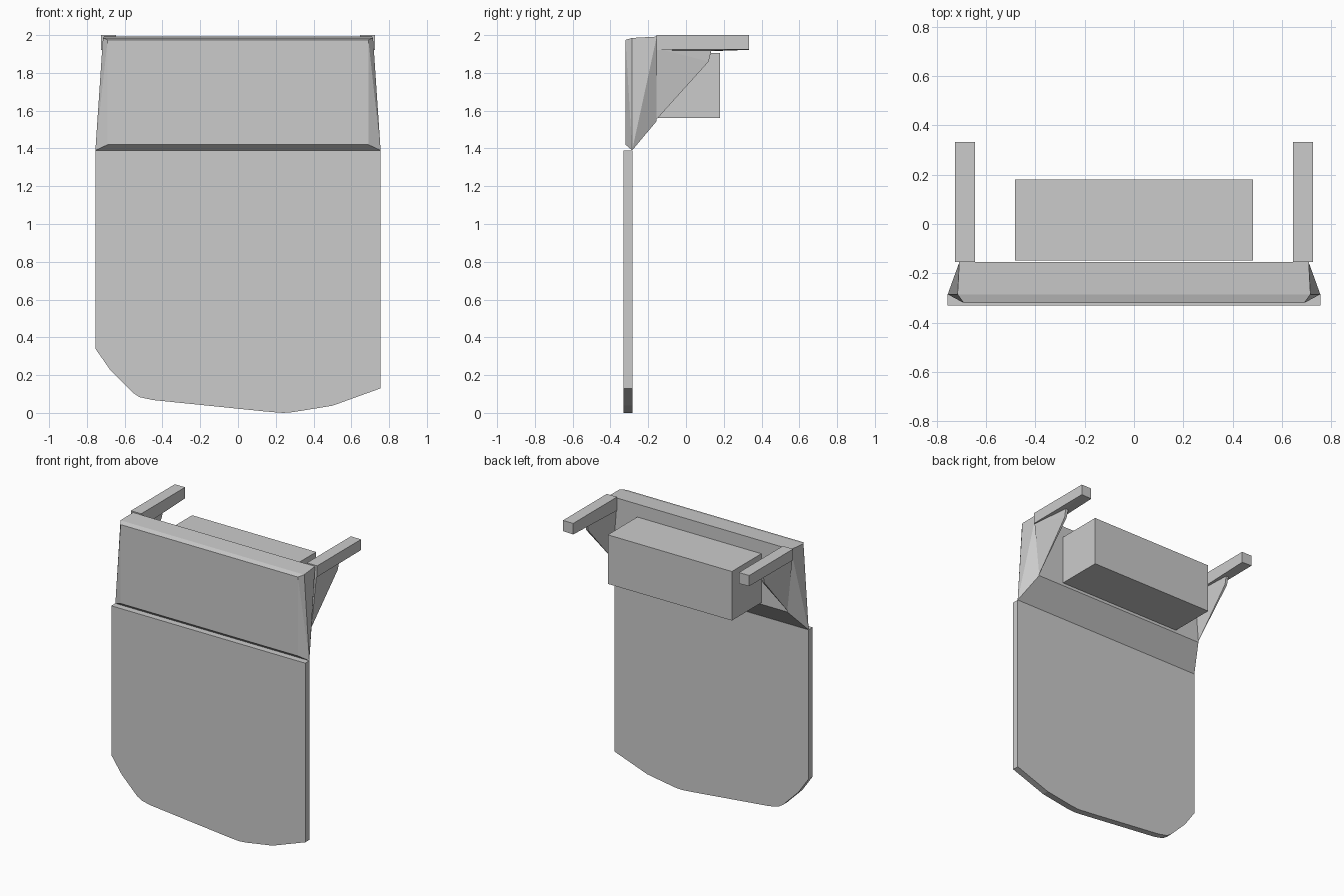
import bpy, bmesh

if "Cube" in bpy.data.objects:
    bpy.data.objects.remove(bpy.data.objects["Cube"])


def finish(name, bm):
    bmesh.ops.recalc_face_normals(bm, faces=bm.faces)
    mesh = bpy.data.meshes.new(name)
    bm.to_mesh(mesh)
    bm.free()
    ob = bpy.data.objects.new(name, mesh)
    bpy.context.collection.objects.link(ob)
    return ob


def hull(name, points):
    """Convex flat-faced solid around a few corner points."""
    bm = bmesh.new()
    for p in points:
        bm.verts.new(p)
    bmesh.ops.convex_hull(bm, input=bm.verts)
    bmesh.ops.dissolve_limit(bm, angle_limit=0.005, verts=bm.verts, edges=bm.edges)
    return finish(name, bm)


def mirrored(points):
    return points + [(-x, y, z) for x, y, z in points]


# Hanging flap: thin plate with a worn, uneven lower edge
outline = [(-.755, 1.39), (-.755, .34), (-.675, .225), (-.555, .105), (-.52, .083),
           (-.45, .068), (.14, .008), (.21, .002), (.24, 0), (.29, .004),
           (.5, .038), (.755, .13), (.755, 1.39)]
bm = bmesh.new()
face = bm.faces.new([bm.verts.new((x, -.33, z)) for x, z in outline])
ext = bmesh.ops.extrude_face_region(bm, geom=[face])
bmesh.ops.translate(bm, vec=(0, .046, 0),
                    verts=[v for v in ext["geom"] if isinstance(v, bmesh.types.BMVert)])
finish("flap_panel", bm)

# Faceted upper housing with chamfered front and tapered sides
hull("upper_housing", mirrored([
    (.69, -.32, 1.42), (.69, -.32, 1.975),
    (.755, -.285, 1.39), (.715, -.285, 1.985),
    (.708, -.155, 1.992), (.68, -.155, 1.545)]))

# Box behind the housing
hull("rear_box", mirrored([(.483, y, z) for y in (-.148, .18) for z in (1.56, 1.905)]))

# Mounting arms and the tapered gussets below them
for side, s in (("right", 1), ("left", -1)):
    arm = [(.725, -.155, 2), (.645, -.155, 2), (.725, .333, 2), (.645, .333, 2),
           (.725, -.155, 1.922), (.645, -.155, 1.905), (.725, .333, 1.925), (.645, .333, 1.922)]
    gusset = [(.72, -.155, 1.93), (.65, -.155, 1.91), (.68, -.155, 1.555),
              (.695, .135, 1.925), (.675, .135, 1.92), (.693, .12, 1.86), (.677, .12, 1.86)]
    hull(side + "_arm", [(s * x, y, z) for x, y, z in arm])
    hull(side + "_gusset", [(s * x, y, z) for x, y, z in gusset])
